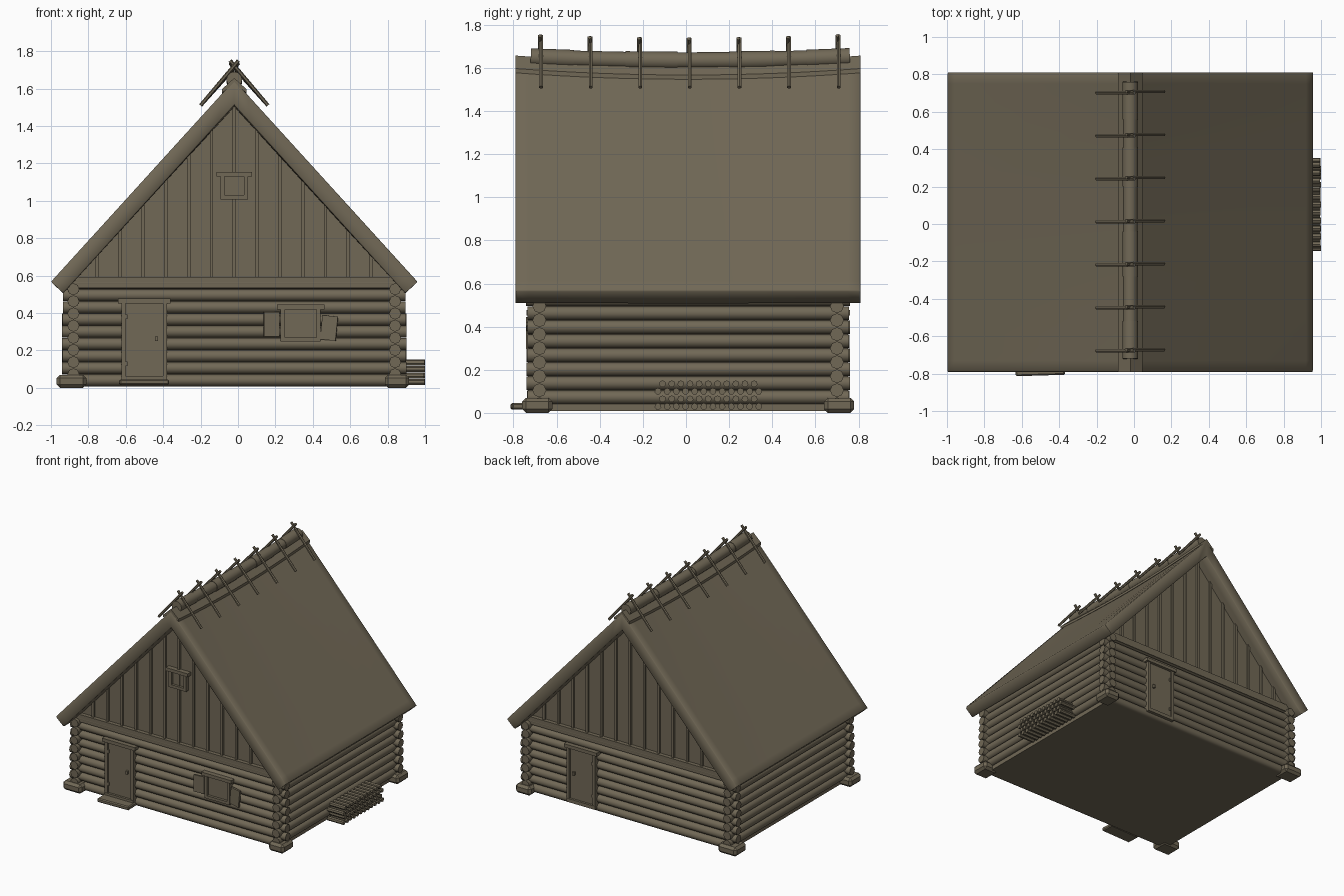
import bpy, bmesh, math, random
from mathutils import Vector, Matrix

random.seed(4)
if "Cube" in bpy.data.objects:
    bpy.data.objects.remove(bpy.data.objects["Cube"], do_unlink=True)

wood = bpy.data.materials.new("weathered_wood")
wood.use_nodes = True
COLOR = (0.165, 0.139, 0.093, 1)
wood.diffuse_color = COLOR
wood.node_tree.nodes["Principled BSDF"].inputs["Base Color"].default_value = COLOR

CX, CY = -0.02, 0.01          # middle of the cabin
WX, WY = 0.86, 0.69           # wall axes from the middle
PITCH = 0.065                 # height of one log course


def finish(name, bm, smooth=None):
    bmesh.ops.recalc_face_normals(bm, faces=bm.faces)
    mesh = bpy.data.meshes.new(name)
    bm.to_mesh(mesh)
    bm.free()
    mesh.materials.append(wood)
    obj = bpy.data.objects.new(name, mesh)
    bpy.context.collection.objects.link(obj)
    if smooth:
        bpy.ops.object.select_all(action='DESELECT')
        obj.select_set(True)
        bpy.context.view_layer.objects.active = obj
        bpy.ops.object.shade_smooth_by_angle(angle=math.radians(smooth))


def add_rod(bm, a, b, r, sides=8):
    a, b = Vector(a), Vector(b)
    m = Matrix.Translation((a + b) / 2) @ (b - a).to_track_quat('Z', 'Y').to_matrix().to_4x4()
    bmesh.ops.create_cone(bm, cap_ends=True, segments=sides, radius1=r, radius2=r,
                          depth=(b - a).length, matrix=m)


def add_box(bm, x, y, z, turn=Matrix()):
    c = Vector([(k[0] + k[1]) / 2 for k in (x, y, z)])
    s = [abs(k[1] - k[0]) for k in (x, y, z)]
    m = Matrix.Translation(c) @ turn.to_4x4() @ Matrix.Diagonal((*s, 1))
    bmesh.ops.create_cube(bm, size=1, matrix=m)


def add_loft(bm, sections):
    rings = [[bm.verts.new(p) for p in s] for s in sections]
    n = len(rings[0])
    for r, q in zip(rings, rings[1:]):
        for i in range(n):
            bm.faces.new((r[i], r[(i + 1) % n], q[(i + 1) % n], q[i]))
    # caps are strips between mirrored halves of each ring
    for r in (rings[0], rings[-1]):
        for i in range(n // 2 - 1):
            bm.faces.new((r[i], r[i + 1], r[n - 2 - i], r[n - 1 - i]))


# Log walls: side courses sit half a course above the front and back ones
for side, label in ((-1, "front"), (1, "back")):
    bm = bmesh.new()
    for i in range(9):
        z, y = 0.04 + i * PITCH, CY + side * WY
        j = random.uniform(0, 0.008)
        add_rod(bm, (CX - 0.922 + j, y, z), (CX + 0.922 - j, y, z), 0.032)
    finish(label + "_wall_logs", bm, 50)
for side, label in ((1, "left"), (-1, "right")):
    bm = bmesh.new()
    for i in range(8):
        z, x = 0.0725 + i * PITCH, CX + side * WX
        j = random.uniform(0, 0.008)
        add_rod(bm, (x, CY - 0.752 + j, z), (x, CY + 0.752 - j, z), 0.032)
    finish(label + "_wall_logs", bm, 50)

bm = bmesh.new()
add_box(bm, (CX - 0.86, CX + 0.86), (CY - 0.69, CY + 0.69), (0.008, 0.55))
finish("wall_core", bm)

# Corner stones
for x, y in ((-0.89, -0.69), (0.85, -0.69), (-0.89, 0.71), (0.85, 0.71)):
    bm = bmesh.new()
    w = 0.08 if x < 0 else 0.065
    add_box(bm, (x - w, x + w), (y - 0.07, y + 0.07), (0, 0.07))
    bmesh.ops.bevel(bm, geom=bm.edges[:], offset=0.018, segments=1, affect='EDGES')
    finish("corner_stone", bm)

# Gables with sill beam and battens
SLOPE, UNDER = 1.1, 1.51
for side, label in ((-1, "front"), (1, "back")):
    y = CY + side * 0.69
    bm = bmesh.new()
    half = (UNDER + 0.03 - 0.54) / SLOPE
    corners = [bm.verts.new(p) for p in
               ((CX - half, y, 0.54), (CX + half, y, 0.54), (CX, y, UNDER + 0.03))]
    wall = bm.faces.new(corners)
    back = bmesh.ops.extrude_face_region(bm, geom=[wall])["geom"]
    bmesh.ops.translate(bm, vec=(0, -side * 0.05, 0),
                        verts=[v for v in back if isinstance(v, bmesh.types.BMVert)])
    finish(label + "_gable", bm)
    bm = bmesh.new()
    add_box(bm, (CX - 0.87, CX + 0.87), (y - side * 0.02, y + side * 0.03), (0.535, 0.592))
    finish(label + "_sill_beam", bm)
    bm = bmesh.new()
    for i in range(-6, 7):
        x = i * 0.122
        add_box(bm, (CX + x - 0.009, CX + x + 0.009), (y - side * 0.01, y + side * 0.015),
                (0.58, UNDER - SLOPE * abs(x) + 0.01))
    finish(label + "_battens", bm)


# Thatched roof: a sagging gable slab lofted along y, with softened verges
def slab_section(y, trim):
    run = 1 / math.hypot(1, SLOPE)
    dip = 0.035 * (1 - ((y - CY) / 0.8) ** 2)

    def point(side, s, depth):
        d = (s - depth * SLOPE) * run
        z = 1.645 - (s * SLOPE + depth) * run
        return (CX + side * d, y, z - dip * (1 - d / 0.98))

    thick, reach = 0.09, 1.457
    upper = [(reach, 0.006), (reach - 0.006, trim), (reach - 0.06, trim), (0.11, trim)]
    lower = [(0.22, thick - trim), (reach - 0.06, thick - trim),
             (reach - 0.006, thick - trim), (reach, thick - 0.006)]
    top = (CX, y, 1.645 - trim / run - dip)
    under = (CX, y, 1.645 - (thick - trim) / run - dip)
    return ([point(-1, *s) for s in upper] + [top] + [point(1, *s) for s in reversed(upper)]
            + [point(1, *s) for s in reversed(lower)] + [under] + [point(-1, *s) for s in lower])


ends = [(0, 0.006), (0.006, 0), (0.06, 0)]
stations = [(CY - 0.8 + d, t) for d, t in ends]
stations += [(CY + k * 0.12, 0) for k in range(-5, 6)]
stations += [(CY + 0.8 - d, t) for d, t in reversed(ends)]
bm = bmesh.new()
add_loft(bm, [slab_section(y, t) for y, t in stations])
finish("thatched_roof", bm, 60)

# Ridge cap strip and bundled ridge roll
bm = bmesh.new()
add_loft(bm, [[(CX - 0.065, y, z - 0.06), (CX, y, z), (CX + 0.065, y, z - 0.06),
               (CX + 0.065, y, z - 0.08), (CX, y, z - 0.03), (CX - 0.065, y, z - 0.08)]
              for y, z in ((CY + k * 0.1, 1.657 - 0.03 * (1 - (k / 8) ** 2)) for k in range(-8, 9))])
finish("ridge_cap", bm, 30)
bm = bmesh.new()
cuts = [-0.72, -0.53, -0.28, -0.05, 0.2, 0.4, 0.56, 0.75]
sag_z = lambda y: 1.633 + 0.03 * y * y
for i, (a, b) in enumerate(zip(cuts, cuts[1:])):
    add_rod(bm, (CX, a, sag_z(a)), (CX, b + 0.01, sag_z(b)), 0.042 - 0.003 * (i % 2), 12)
finish("ridge_roll", bm, 50)

# Crossed ridge sticks
bm = bmesh.new()
for i in range(7):
    y = -0.675 + i * 0.23
    top = 1.735 + 0.03 * y * y
    for s in (-1, 1):
        add_rod(bm, (CX + s * 0.18, y + s * 0.003, 1.51), (CX - s * 0.022, y + s * 0.003, top), 0.01, 6)
finish("ridge_sticks", bm)


# Doors
def door(name, x, side):
    y = CY + side * 0.70
    depth = lambda d: (y - side * 0.02, y + side * d)
    bm = bmesh.new()
    add_box(bm, (x - 0.1, x + 0.1), depth(0.028), (0.06, 0.455))
    finish(name + "_leaf", bm)
    bm = bmesh.new()
    for s in (-1, 1):
        add_box(bm, (x + s * 0.1, x + s * 0.122), depth(0.042), (0.04, 0.455))
    add_box(bm, (x - 0.14, x + 0.14), depth(0.05), (0.452, 0.478))
    add_box(bm, (x - 0.122, x + 0.122), depth(0.045), (0.035, 0.062))
    finish(name + "_frame", bm)
    bm = bmesh.new()
    add_box(bm, (x + 0.057, x + 0.073), depth(0.045), (0.25, 0.275))
    for z in (0.13, 0.38):
        add_box(bm, (x - 0.1, x - 0.09), depth(0.038), (z - 0.012, z + 0.012))
    finish(name + "_handle_and_hinges", bm)


door("front_door", -0.502, -1)
door("back_door", 0.37, 1)
bm = bmesh.new()
add_box(bm, (-0.635, -0.37), (-0.81, -0.7), (0.015, 0.045), Matrix.Rotation(0.03, 4, 'Z'))
bmesh.ops.bevel(bm, geom=bm.edges[:], offset=0.007, segments=1, affect='EDGES')
finish("door_step", bm)


# Windows
def window(name, x, z, w, h, y):
    bm = bmesh.new()
    add_box(bm, (x - w, x + w), (y, y + 0.03), (z - h, z + h))
    finish(name + "_pane", bm)
    bm = bmesh.new()
    for s in (-1, 1):
        add_box(bm, (x + s * w, x + s * (w + 0.022)), (y - 0.02, y + 0.03), (z - h, z + h))
    add_box(bm, (x - w - 0.022, x + w + 0.022), (y - 0.02, y + 0.03), (z - h - 0.022, z - h))
    add_box(bm, (x - w - 0.042, x + w + 0.042), (y - 0.028, y + 0.03), (z + h, z + h + 0.025))
    finish(name + "_frame", bm)


window("wall_window", 0.335, 0.345, 0.085, 0.075, -0.715)
window("gable_window", -0.02, 1.08, 0.052, 0.05, -0.69)
for name, x, z, yaw, roll in (("right_shutter", 0.18, 0.34, 0.1, 0),
                              ("left_shutter", 0.487, 0.32, -0.15, 0.1)):
    bm = bmesh.new()
    add_box(bm, (x - 0.042, x + 0.042), (-0.735, -0.721), (z - 0.065, z + 0.065),
            Matrix.Rotation(yaw, 4, 'Z') @ Matrix.Rotation(roll, 4, 'Y'))
    finish(name, bm)

# Firewood stacked against the left wall
bm = bmesh.new()
for row in range(4):
    for i in range(12 - row % 2):
        y = -0.13 + i * 0.0425 + (row % 2) * 0.021
        z = 0.03 + row * 0.035
        add_rod(bm, (0.86, y, z), (1.0 - random.uniform(0, 0.006), y, z), 0.016, 7)
finish("firewood", bm)
